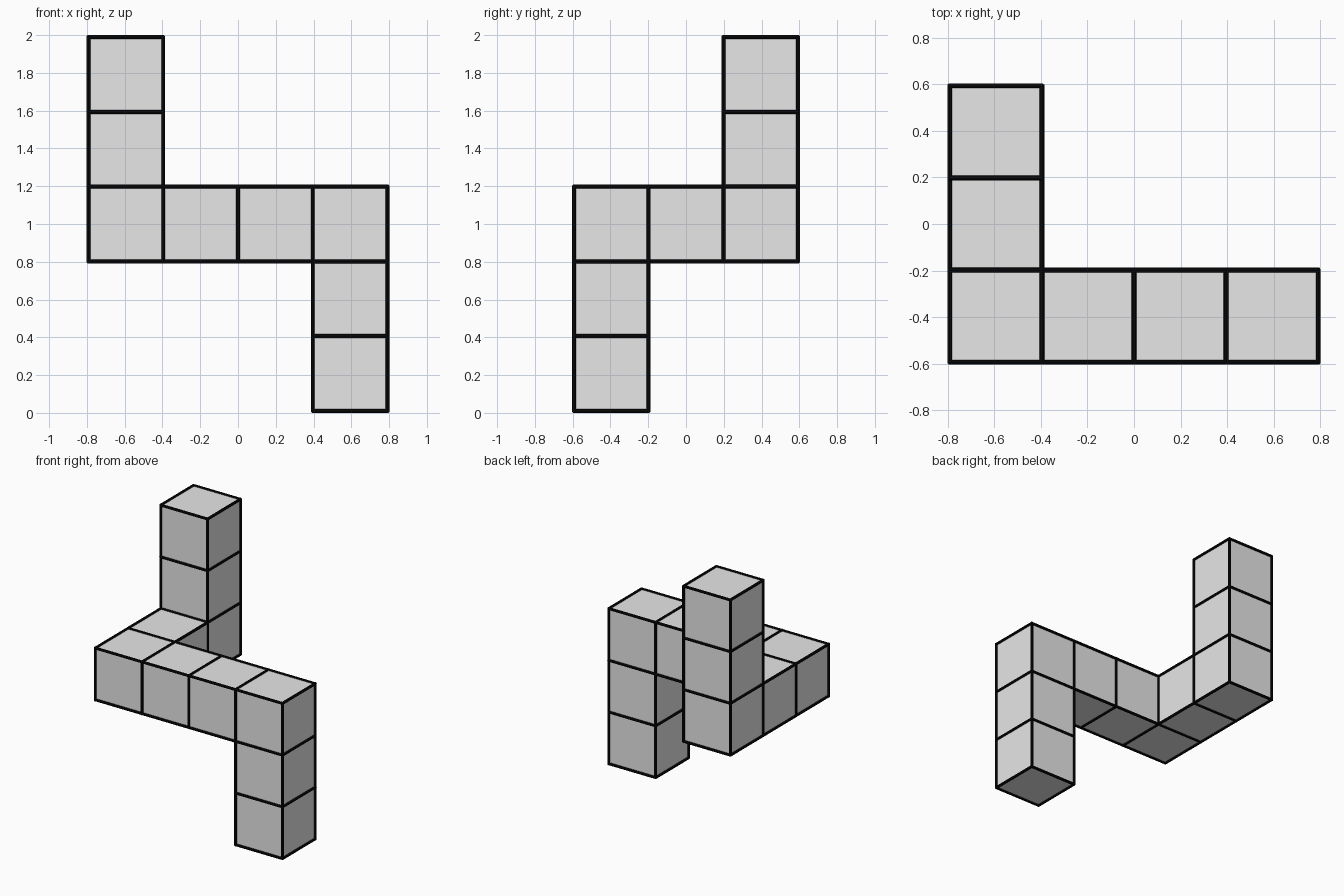
import bpy
import bmesh
from mathutils import Matrix, Vector

default_cube = bpy.data.objects.get("Cube")
if default_cube:
    bpy.data.objects.remove(default_cube, do_unlink=True)

RADIUS = 0.0105                    # edge rod radius
CELL = (2 - 2 * RADIUS) / 5        # block size
ORIGIN = Vector((-2 * CELL, -1.5 * CELL, RADIUS))


def make_material(name, value):
    mat = bpy.data.materials.new(name)
    mat.use_nodes = True
    colour = (value, value, value, 1)
    mat.diffuse_color = colour
    mat.node_tree.nodes["Principled BSDF"].inputs["Base Color"].default_value = colour
    return mat


def make_object(name, bm, mat):
    mesh = bpy.data.meshes.new(name)
    bm.to_mesh(mesh)
    mesh.materials.append(mat)
    obj = bpy.data.objects.new(name, mesh)
    bpy.context.collection.objects.link(obj)
    return obj


# Block layout: a front row, a back arm, a rising post and a hanging post
cells = {(x, 0, 2) for x in range(4)}
cells |= {(0, y, 2) for y in range(3)}
cells |= {(0, 2, z) for z in (3, 4)}
cells |= {(3, 0, z) for z in (0, 1)}

# Outer skin of the blocks, leaving out faces shared by neighbours
skin = bmesh.new()
for cell in sorted(cells):
    for axis in range(3):
        for side in (-1, 1):
            step = Vector((0, 0, 0))
            step[axis] = side
            if tuple(int(v) for v in Vector(cell) + step) in cells:
                continue
            u, v = Vector((0, 0, 0)), Vector((0, 0, 0))
            u[(axis + 1) % 3] = v[(axis + 2) % 3] = 0.5
            centre = Vector(cell) + Vector((0.5, 0.5, 0.5)) + step / 2
            ring = [centre - u - v, centre + u - v, centre + u + v, centre - u + v]
            if side < 0:
                ring.reverse()
            skin.faces.new([skin.verts.new(ORIGIN + p * CELL) for p in ring])
bmesh.ops.remove_doubles(skin, verts=skin.verts[:], dist=0.001)
make_object("blocks", skin, make_material("light grey", 0.8))

# Thin black rod along every block edge
rods = bmesh.new()
for edge in skin.edges:
    a, b = (vert.co for vert in edge.verts)
    turn = (b - a).to_track_quat("Z", "Y").to_matrix().to_4x4()
    bmesh.ops.create_cone(
        rods, cap_ends=True, segments=8, radius1=RADIUS, radius2=RADIUS,
        depth=(b - a).length + RADIUS,
        matrix=Matrix.Translation((a + b) / 2) @ turn)
make_object("edge_rods", rods, make_material("black", 0.003))

skin.free()
rods.free()
